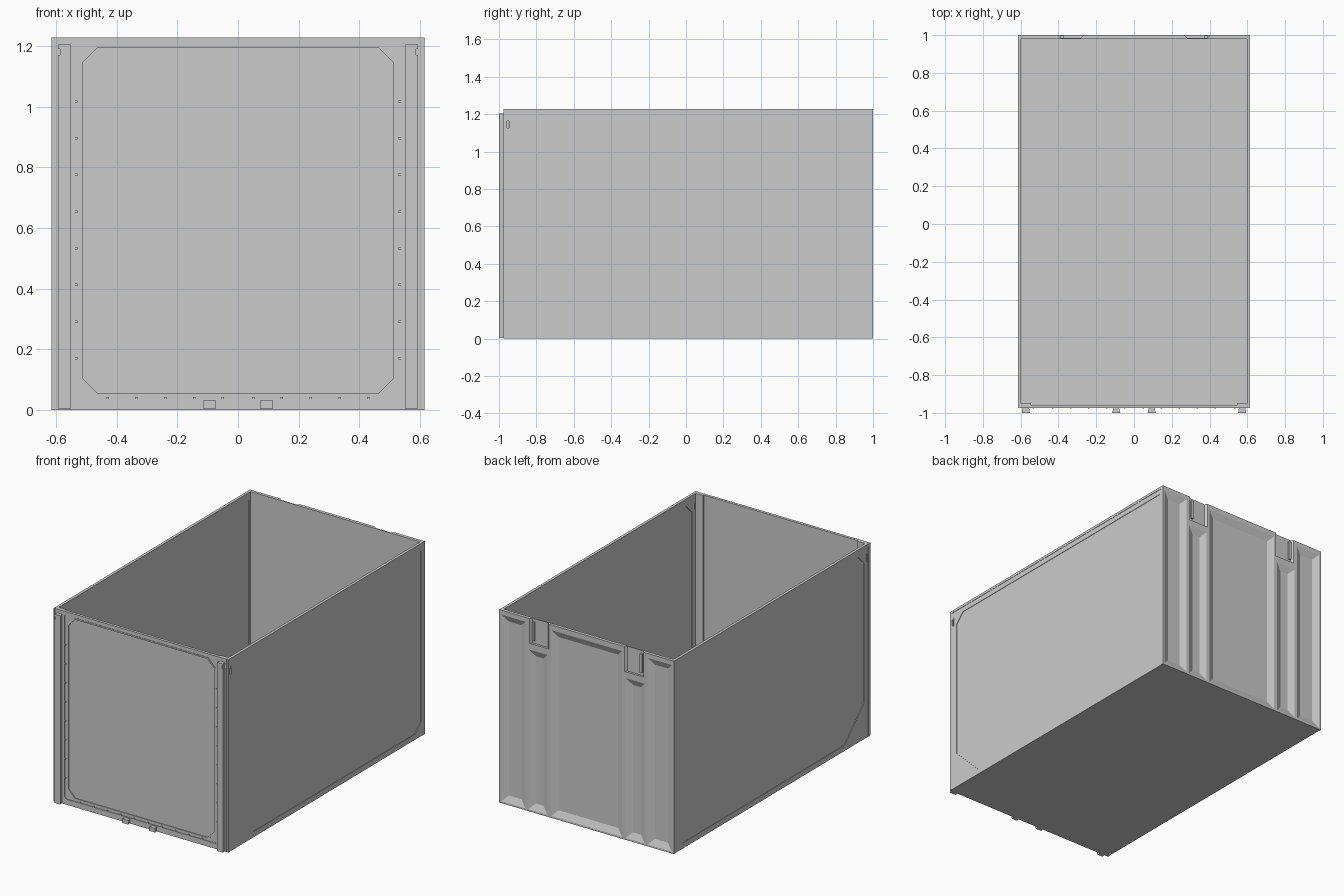
import bpy, bmesh

if "Cube" in bpy.data.objects:
    bpy.data.objects.remove(bpy.data.objects["Cube"])


def loft(name, ring_a, ring_b):
    """Solid between two matching rings of 3D points."""
    bm = bmesh.new()
    a = [bm.verts.new(p) for p in ring_a]
    b = [bm.verts.new(p) for p in ring_b]
    n = len(a)
    bm.faces.new(a)
    bm.faces.new(b[::-1])
    for i in range(n):
        bm.faces.new((a[i], b[i], b[(i + 1) % n], a[(i + 1) % n]))
    bmesh.ops.recalc_face_normals(bm, faces=bm.faces)
    me = bpy.data.meshes.new(name)
    bm.to_mesh(me)
    bm.free()
    ob = bpy.data.objects.new(name, me)
    bpy.context.collection.objects.link(ob)
    return ob


def prism(name, outline, axis, lo, hi):
    """Extrude a 2D outline along an axis."""
    def place(p, d):
        return {'x': (d, *p), 'y': (p[0], d, p[1]), 'z': (*p, d)}[axis]
    return loft(name, [place(p, lo) for p in outline], [place(p, hi) for p in outline])


def rect(u0, u1, v0, v1, c=0.0):
    """Rectangle, with cut corners when c > 0."""
    if not c:
        return [(u0, v0), (u1, v0), (u1, v1), (u0, v1)]
    return [(u0 + c, v0), (u1 - c, v0), (u1, v0 + c), (u1, v1 - c),
            (u1 - c, v1), (u0 + c, v1), (u0, v1 - c), (u0, v0 + c)]


def box(name, x0, x1, y0, y1, z0, z1):
    return prism(name, rect(x0, x1, y0, y1), 'z', z0, z1)


def cut(target, cutter):
    m = target.modifiers.new("cut", 'BOOLEAN')
    m.operation = 'DIFFERENCE'
    m.solver = 'EXACT'
    m.object = cutter
    bpy.context.view_layer.objects.active = target
    bpy.ops.object.modifier_apply(modifier=m.name)
    bpy.data.objects.remove(cutter)


W, H = 0.615, 1.228
FRONT = -0.975

# Floor
box("floor", -0.605, 0.605, -0.965, 0.985, 0.0, 0.02)

# Side walls with shallow panels inside and outside, and a catch slot
panel = [(-0.915, 1.12), (-0.855, 1.18), (0.965, 1.18), (0.965, 0.09),
         (0.905, 0.035), (-0.72, 0.035), (-0.915, 0.23)]
for side, s in (("left", -1), ("right", 1)):
    wall = box(side + "_wall", *sorted((s * 0.598, s * 0.613)), -0.968, 0.986, 0, 1.22)
    cut(wall, prism("cutter", panel, 'x', *sorted((s * 0.610, s * 0.63))))
    cut(wall, prism("cutter", panel, 'x', *sorted((s * 0.58, s * 0.601))))
    cut(wall, prism("cutter", rect(-0.96, -0.943, 1.122, 1.168), 'x', -0.7, 0.7))
    slot = prism(side + "_slot_frame", rect(-0.963, -0.94, 1.118, 1.172), 'x',
                 *sorted((s * 0.606, s * 0.615)))
    cut(slot, prism("cutter", rect(-0.957, -0.946, 1.126, 1.164), 'x', -0.7, 0.7))
    # Top rim strip along the side
    box(side + "_rim", *sorted((s * 0.597, s * W)), -0.968, 0.986, 1.212, H)

# Back wall with sloped pockets
back = box("back_wall", -W, W, 0.979, 1.0, 0, H)
pockets = [(-0.25, 0.25, 1.195)]
for s in (-1, 1):
    pockets.append((*sorted((s * 0.275, s * 0.41)), 1.03))
    pockets.append((*sorted((s * 0.43, s * 0.60)), 1.20))
depth, slope = 0.018, 0.04
for x0, x1, top in pockets:
    def ring(y, inset):
        return [(x, y, z) for x, z in rect(x0 + inset, x1 - inset, 0.012 + inset, top - inset)]
    k = 0.005
    cut(back, loft("cutter", ring(1 + k, -k * slope / depth), ring(1 - depth, slope)))

# Latch recesses at the top of the back wall
for s in (-1, 1):
    plan = [(s * 0.255, 1.01), (s * 0.41, 1.01), (s * 0.39, 0.986), (s * 0.28, 0.986)]
    cut(back, prism("cutter", plan, 'z', 1.07, 1.3))
    box("latch_tab", *sorted((s * 0.372, s * 0.388)), 0.984, 0.997, 1.09, 1.21)

# Front wall: stepped door recess, then the large panel
front = box("front_wall", -W, W, FRONT, -0.957, 0, H)
cut(front, prism("cutter", rect(-0.538, 0.538, 0.035, 1.212, 0.012), 'y', -1.0, FRONT + 0.004))
cut(front, prism("cutter", rect(-0.517, 0.517, 0.052, 1.197, 0.05), 'y', -1.0, FRONT + 0.008))
lip = prism("panel_lip", rect(-0.522, 0.522, 0.047, 1.202, 0.052), 'y', FRONT + 0.001, FRONT + 0.006)
cut(lip, prism("cutter", rect(-0.513, 0.513, 0.056, 1.193, 0.048), 'y', -1.0, -0.9))

for s in (-1, 1):
    # Dovetail rails on the front corners
    plan = [(s * 0.556, -0.97), (s * 0.551, -1.0), (s * 0.594, -1.0), (s * 0.589, -0.97)]
    rail = prism("front_rail", plan, 'z', 0.004, 1.205)
    cut(rail, box("cutter", *sorted((s * 0.588, s * 0.62)), -1.01, -0.9, 1.17, 1.19))
    # Narrow groove between rail and corner
    cut(front, box("cutter", *sorted((s * 0.603, s * 0.608)), -1.0, -0.971, -0.1, 1.3))
    # Inner corner posts
    box("inner_post", *sorted((s * 0.545, s * 0.599)), -0.96, -0.949, 0.01, H)
    # Bottom locking feet
    plan = [(s * 0.08, -0.97), (s * 0.072, -1.0), (s * 0.116, -1.0), (s * 0.108, -0.97)]
    prism("locking_foot", plan, 'z', 0.004, 0.03)
    # Small rivets around the door seam
    for i in range(8):
        z = 0.17 + 0.121 * i
        box("seam_rivet", s * 0.534 - 0.004, s * 0.534 + 0.004, -0.976, -0.969, z - 0.004, z + 0.004)
    for i in range(5):
        x = s * (0.05 + 0.095 * i)
        box("seam_rivet", x - 0.004, x + 0.004, -0.976, -0.969, 0.035, 0.042)
